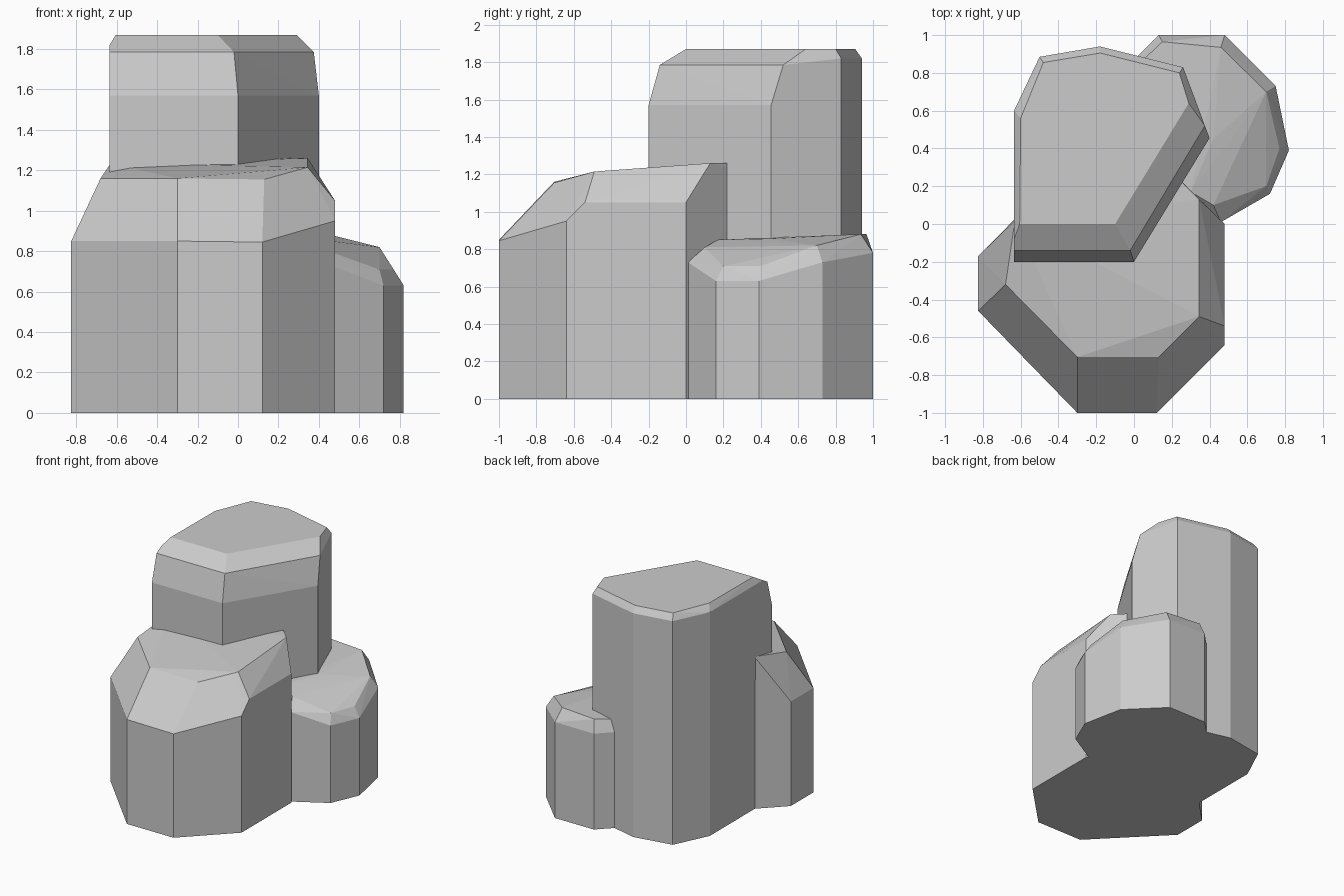
import bpy, bmesh
from math import radians


def rock(name, outline, rim, crown):
    """Faceted column: a footprint, a rim height per corner, and chamfer/top points."""
    bm = bmesh.new()
    for (x, y), z in zip(outline, rim):
        bm.verts.new((x, y, 0))
        bm.verts.new((x, y, z))
    for p in crown:
        bm.verts.new(p)
    hull = bmesh.ops.convex_hull(bm, input=bm.verts[:])
    inside = {g for g in hull["geom_interior"] if isinstance(g, bmesh.types.BMVert)}
    bmesh.ops.delete(bm, geom=list(inside), context='VERTS')
    # merge triangles that lie in one facet
    bmesh.ops.dissolve_limit(bm, angle_limit=radians(1.5),
                             verts=bm.verts[:], edges=bm.edges[:])
    bmesh.ops.recalc_face_normals(bm, faces=bm.faces[:])
    mesh = bpy.data.meshes.new(name)
    bm.to_mesh(mesh)
    bm.free()
    obj = bpy.data.objects.new(name, mesh)
    bpy.context.collection.objects.link(obj)
    return obj


# Tall rear column with a double chamfer on the front and right
rock("tall_rock",
     [(-.635, -.2), (0, -.2), (.4, .455), (.26, .83), (-.18, .94), (-.5, .885), (-.635, .6)],
     [1.57, 1.57, 1.57, 1.82, 1.82, 1.82, 1.82],
     [(-.635, -.14, 1.785), (-.02, -.14, 1.785), (.375, .52, 1.785),
      (-.635, -.08, 1.82),
      (-.605, 0, 1.87), (-.1, 0, 1.87), (.29, .64, 1.87), (.24, .8, 1.87),
      (-.18, .905, 1.87), (-.48, .855, 1.87), (-.6, .56, 1.87)])

# Wide front boulder, an octagon with a broad chamfer
rock("front_rock",
     [(-.3, -1), (.12, -1), (.48, -.64), (.48, 0), (.12, .36), (-.3, .36),
      (-.825, -.17), (-.825, -.46)],
     [.85, .845, .95, 1.05, 1.2, 1.2, .85, .85],
     [(.48, -.54, 1.05),
      (-.3, -.705, 1.16), (.13, -.705, 1.155), (.345, -.49, 1.215),
      (.345, .13, 1.26), (.12, .355, 1.26), (-.3, .355, 1.24),
      (-.63, .02, 1.235), (-.68, -.32, 1.16), (0, -.2, 1.235)])

# Low rock at the back right
rock("low_rock",
     [(.46, .01), (.72, .16), (.82, .39), (.75, .73), (.48, 1), (.13, 1),
      (0, .87), (0, .4), (.15, .15)],
     [.73, .63, .63, .73, .78, .78, .78, .78, .78],
     [(.42, .1, .81), (.3, .17, .85), (.7, .2, .71), (.77, .4, .71),
      (.7, .7, .82), (.46, .935, .88), (.15, .965, .88), (.05, .87, .87),
      (.1, .4, .85), (.42, .45, .855)])
